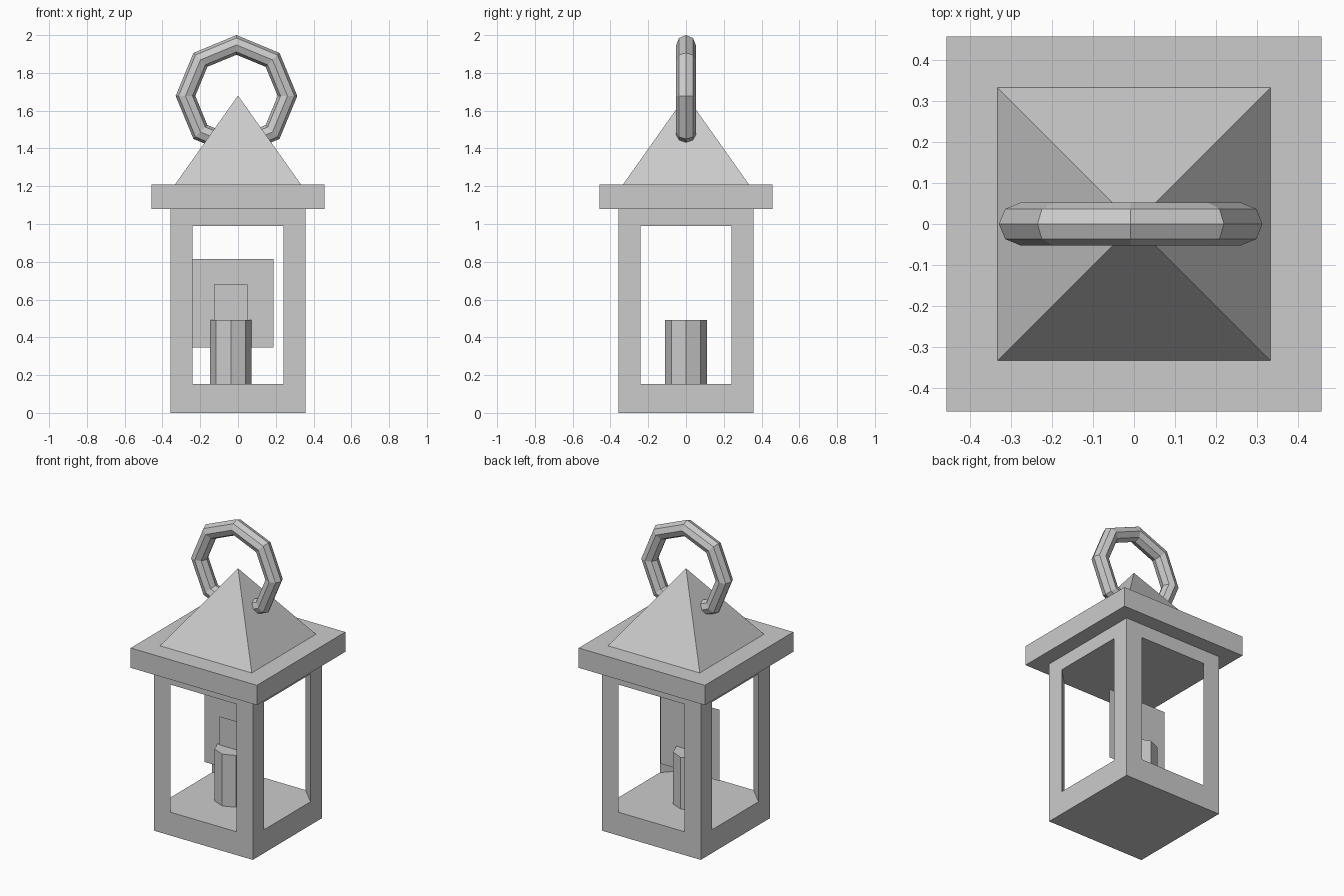
import bpy, bmesh, math
from mathutils import Matrix

if "Cube" in bpy.data.objects:
    bpy.data.objects.remove(bpy.data.objects["Cube"])


def prism(name, outline, z0, z1):
    """Extrude a flat xy outline from z0 to z1."""
    bm = bmesh.new()
    face = bm.faces.new([bm.verts.new((x, y, z0)) for x, y in outline])
    top = bmesh.ops.extrude_face_region(bm, geom=[face])
    for v in top["geom"]:
        if isinstance(v, bmesh.types.BMVert):
            v.co.z = z1
    bmesh.ops.recalc_face_normals(bm, faces=bm.faces)
    return finish(name, bm)


def finish(name, bm):
    mesh = bpy.data.meshes.new(name)
    bm.to_mesh(mesh)
    bm.free()
    obj = bpy.data.objects.new(name, mesh)
    bpy.context.collection.objects.link(obj)
    return obj


def square(h):
    return [(-h, -h), (h, -h), (h, h), (-h, h)]


def card(name, x0, x1, y, z0, z1):
    """Flat upright sheet facing the front."""
    bm = bmesh.new()
    bm.faces.new([bm.verts.new(p) for p in
                  ((x0, y, z0), (x1, y, z0), (x1, y, z1), (x0, y, z1))])
    return finish(name, bm)


# Lantern body: base, top band and overhanging roof slab
W, I = 0.358, 0.24
prism("base", square(W), 0, 0.153)
prism("top_band", square(W), 0.99, 1.08)
prism("roof_slab", square(0.458), 1.08, 1.21)

# Triangular corner posts with diagonal inner faces
for name, sx, sy in (("front_left", -1, -1), ("front_right", 1, -1),
                     ("back_left", -1, 1), ("back_right", 1, 1)):
    prism(name + "_post", [(sx * W, sy * W), (sx * I, sy * W), (sx * W, sy * I)],
          0.153, 0.99)

# Pyramid roof
bm = bmesh.new()
bmesh.ops.create_cone(bm, cap_ends=True, segments=4, radius1=0.333 * math.sqrt(2),
                      radius2=0, depth=0.47,
                      matrix=Matrix.Translation((0, 0, 1.445)) @ Matrix.Rotation(math.pi / 4, 4, 'Z'))
bmesh.ops.remove_doubles(bm, verts=bm.verts, dist=1e-4)
finish("roof_pyramid", bm)

# Hanging ring, its lower part sunk into the roof
bpy.ops.mesh.primitive_torus_add(major_segments=8, minor_segments=8,
                                 major_radius=0.27, minor_radius=0.052,
                                 location=(-0.008, 0, 1.678),
                                 rotation=(math.pi / 2, 0, 0))
bpy.context.object.name = "hanging_ring"

# Octagonal candle
prism("candle", [(-0.038 + 0.11 * math.cos(i * math.pi / 4), 0.11 * math.sin(i * math.pi / 4))
                 for i in range(8)], 0.153, 0.493)

# Flat flame and glow sheets
card("flame", -0.126, 0.049, -0.012, 0.49, 0.68)
card("glow", -0.24, 0.187, -0.004, 0.347, 0.815)
